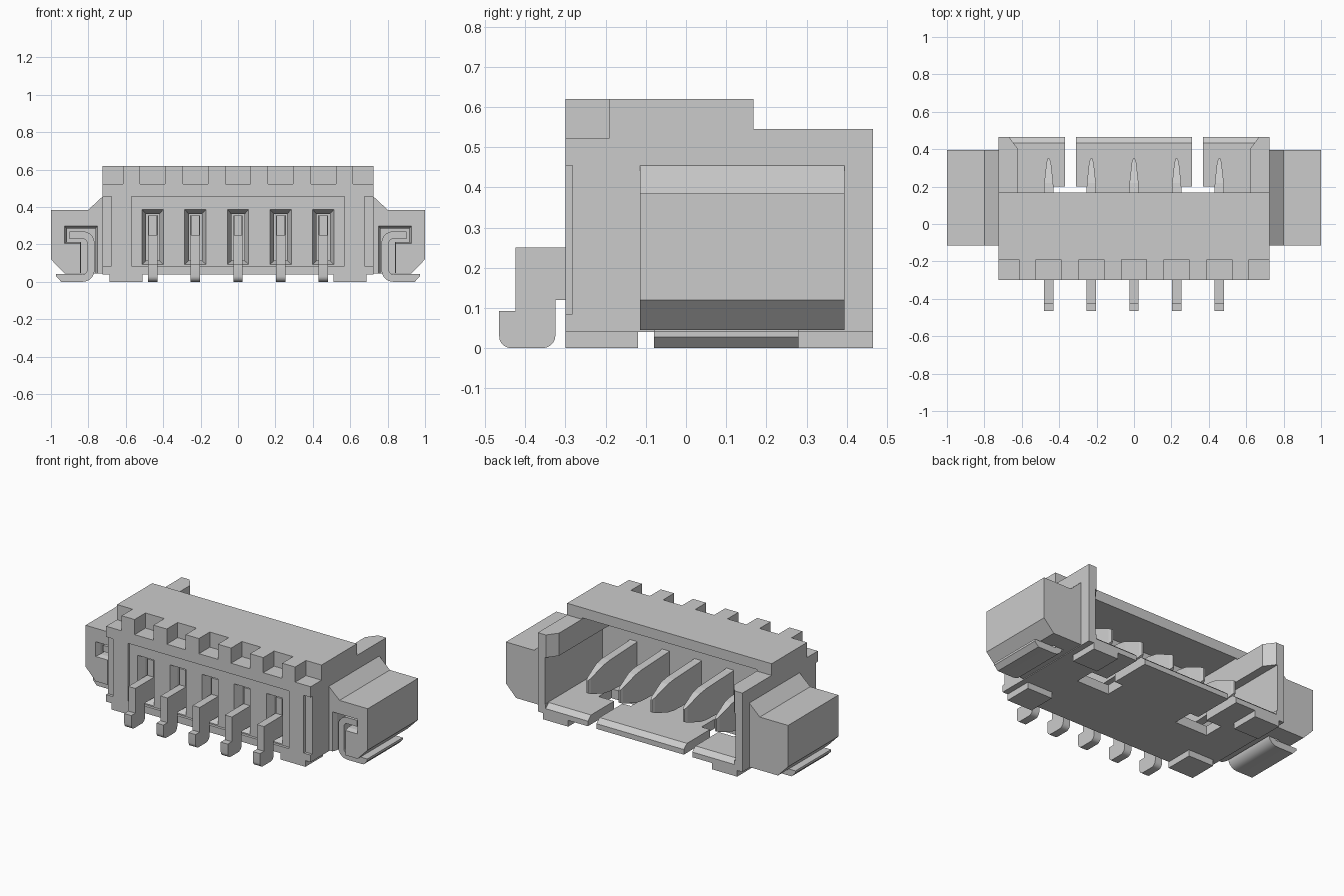
import bpy, bmesh, math

if "Cube" in bpy.data.objects:
    bpy.data.objects.remove(bpy.data.objects["Cube"], do_unlink=True)

grey = bpy.data.materials.new("light_grey")
grey.use_nodes = True
COL = (0.6, 0.6, 0.6, 1)
grey.diffuse_color = COL
grey.node_tree.nodes["Principled BSDF"].inputs["Base Color"].default_value = COL


def loft(name, rings):
    """Solid through matching rings of 3D points, capped at both ends."""
    bm = bmesh.new()
    vr = [[bm.verts.new(p) for p in r] for r in rings]
    n = len(vr[0])
    for a, b in zip(vr, vr[1:]):
        for i in range(n):
            j = (i + 1) % n
            bm.faces.new((a[i], a[j], b[j], b[i]))
    bm.faces.new(vr[0])
    bm.faces.new(vr[-1])
    bmesh.ops.recalc_face_normals(bm, faces=bm.faces)
    me = bpy.data.meshes.new(name)
    bm.to_mesh(me)
    bm.free()
    me.materials.append(grey)
    ob = bpy.data.objects.new(name, me)
    bpy.context.collection.objects.link(ob)
    return ob


def place(p, axis, d):
    return {"x": (d, p[0], p[1]), "y": (p[0], d, p[1]), "z": (p[0], p[1], d)}[axis]


def prism(name, pts, axis, a, b, pts2=None):
    """Profile pushed along an axis, optionally tapering to a second profile."""
    return loft(name, [[place(p, axis, a) for p in pts],
                       [place(p, axis, b) for p in (pts2 or pts)]])


def rect(a0, a1, b0, b1):
    return [(a0, b0), (a1, b0), (a1, b1), (a0, b1)]


def box(name, x0, x1, y0, y1, z0, z1):
    return prism(name, rect(x0, x1, y0, y1), "z", z0, z1)


def flip(pts, s):
    return [(s * a, b) for a, b in pts]


def cut(target, cutters):
    """Subtract the cutters, bake the result and remove them."""
    for c in cutters:
        m = target.modifiers.new("cut", "BOOLEAN")
        m.operation = "DIFFERENCE"
        m.solver = "EXACT"
        m.object = c
    bpy.context.view_layer.update()
    deps = bpy.context.evaluated_depsgraph_get()
    baked = bpy.data.meshes.new_from_object(target.evaluated_get(deps))
    target.modifiers.clear()
    target.data = baked
    for c in cutters:
        bpy.data.objects.remove(c, do_unlink=True)


def arc(cx, cz, r, a0, a1, n=5):
    return [(cx + r * math.cos(math.radians(a0 + (a1 - a0) * i / n)),
             cz + r * math.sin(math.radians(a0 + (a1 - a0) * i / n))) for i in range(n + 1)]


def smooth(ob):
    bpy.ops.object.select_all(action="DESELECT")
    ob.select_set(True)
    bpy.context.view_layer.objects.active = ob
    bpy.ops.object.shade_smooth_by_angle(angle=math.radians(30))


PINS = [-0.456, -0.228, 0, 0.228, 0.456]

# Housing: stepped block
housing = prism("housing", [(-.3, .04), (.465, .04), (.465, .545), (.168, .545),
                            (.168, .62), (-.3, .62)], "x", -.725, .725)
cuts = []
# Cavity open to the back, narrower between the upper side ribs
half = [(.675, .1), (.675, .4), (.62, .4), (.62, .555)]
cuts.append(prism("cut_cavity", half + flip(half[::-1], -1), "y", -.12, .6))
cuts.append(box("cut_open_top", -.62, .62, .168, .6, .5, .7))
# Floor lead-in chamfer
cuts.append(prism("cut_floor", [(.433, .11), (.433, .1), (.48, .06), (.48, .11)], "x", -.67, .67))
for s in (-1, 1):
    # Rib lead-in chamfer, floor slot, side relief on the front
    cuts.append(prism("cut_rib", flip([(.61, .387), (.675, .474), (.61, .474)], s), "z", .3, .7))
    tee = [(.25, .07), (.48, .07), (.48, .2), (.37, .2), (.37, .6), (.31, .6), (.31, .2), (.25, .2)]
    cuts.append(prism("cut_tee", flip(tee, s), "z", -.02, .2))
    cuts.append(box("cut_relief", *sorted((s * .675, s * .8)), -.4, -.283, .085, .455))
    cuts.append(box("cut_corner", *sorted((s * .615, s * .8)), -.4, -.19, .523, .7))
# Recessed front panel, then pin windows and top notches
cuts.append(box("cut_panel", -.57, .57, -.4, -.283, .085, .455))
for x in PINS:
    cuts.append(box("cut_notch", x - .067, x + .067, -.4, -.19, .523, .7))
    cuts.append(prism("cut_window", rect(x - .057, x + .057, .093, .387), "y", -.2831, -.235,
                      rect(x - .035, x + .035, .113, .362)))
    cuts.append(box("cut_window_deep", x - .035, x + .035, -.24, -.18, .113, .362))
cut(housing, cuts)

# Standoff feet under the four corners
for s, side in ((-1, "right"), (1, "left")):
    for y0, y1, end in ((-.3, -.12, "front"), (.28, .465, "back")):
        box(f"foot_{end}_{side}", *sorted((s * .51, s * .688)), y0, y1, 0, .05)

for s, side in ((-1, "right"), (1, "left")):
    # Side wing with an L-shaped pocket
    wing = prism(f"wing_{side}", flip([(.705, .455), (.725, .455), (.8, .385), (1, .385), (1, .12),
                                       (.928, .045), (.705, .045)], s), "y", -.115, .395)
    outer = [(.745, 0), (.845, 0), (.845, .2), (.935, .2), (.935, .305), (.745, .305)]
    inner = [(.762, 0), (.84, 0), (.84, .212), (.915, .212), (.915, .285), (.762, .285)]
    cut(wing, [prism("cut_frame", flip(outer, s), "y", -.13, -.085, flip(inner, s)),
               prism("cut_pocket", flip(inner, s), "y", -.09, .285)])
    # Bent solder tab
    path_out = ([(.9, .27)] + arc(.83, .207, .063, 90, 180) + arc(.83, .063, .063, 180, 270)
                + [(.945, 0), (.972, .028), (.972, .042)])
    path_in = [(.832, .042)] + arc(.83, .063, .023, 270, 180) + arc(.83, .207, .023, 180, 90) + [(.9, .23)]
    smooth(prism(f"solder_tab_{side}", flip(path_out + path_in, s), "y", -.08, .28))

# Contact pins: bent leg at the front, tapered blade in the cavity
leg = ([(-.22, .25), (-.424, .25), (-.424, .092), (-.465, .092)]
       + arc(-.435, .03, .03, 180, 270) + arc(-.357, .032, .032, 270, 360)
       + [(-.325, .12), (-.22, .12)])
blade = [(-.235, .022, .12, .355), (-.2, .025, .12, .355), (-.1, .026, .12, .34), (.16, .026, .13, .33),
         (.22, .024, .14, .32), (.33, .012, .175, .275), (.35, .005, .185, .265)]
for i, x in enumerate(PINS, 1):
    smooth(prism(f"pin_leg_{i}", leg, "x", x - .025, x + .025))
    loft(f"pin_blade_{i}", [[(x - w, y, z0), (x + w, y, z0), (x + w, y, z1), (x - w, y, z1)]
                            for y, w, z0, z1 in blade])
